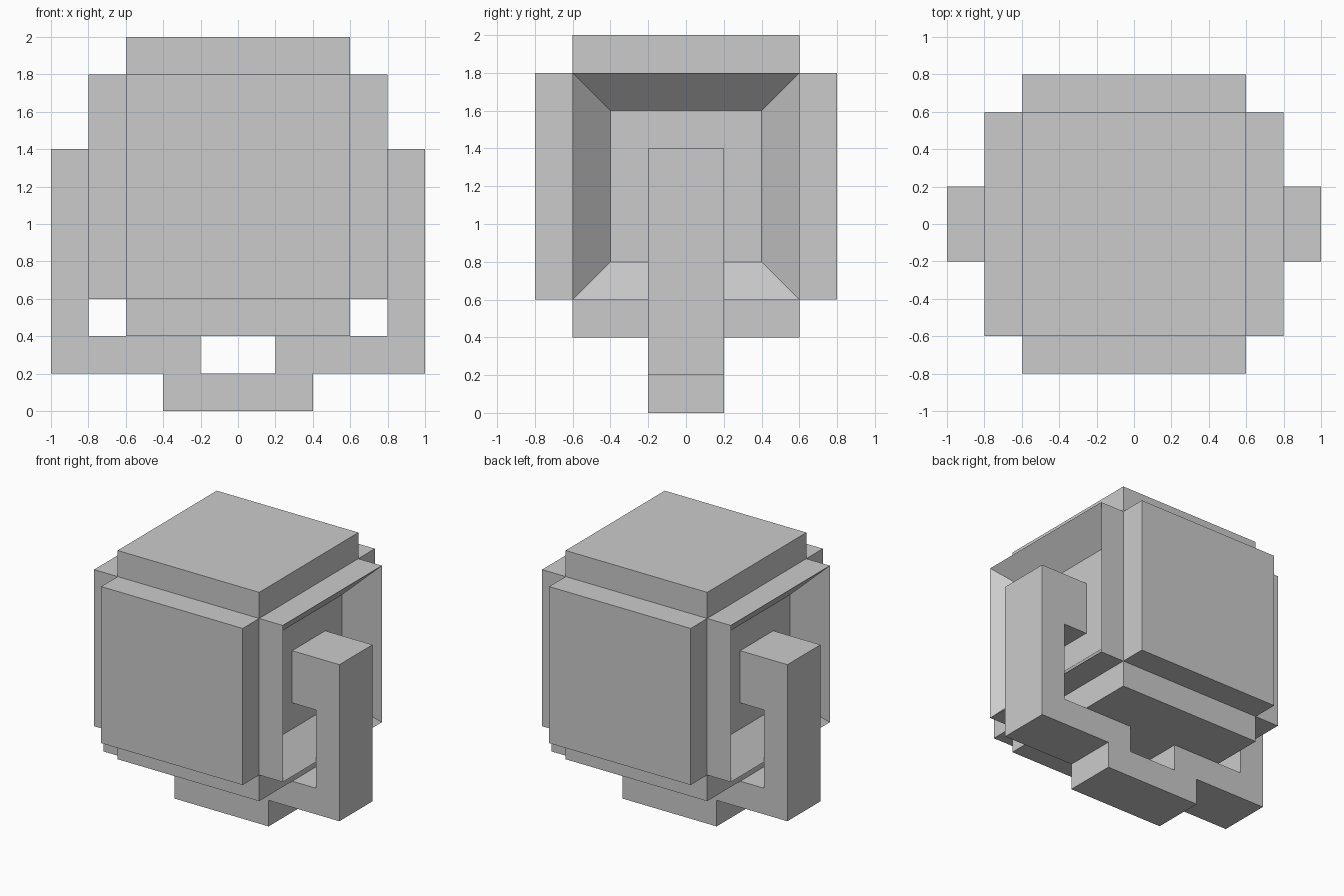
import bpy, bmesh
from mathutils import Matrix, Vector

if "Cube" in bpy.data.objects:
    bpy.data.objects.remove(bpy.data.objects["Cube"])


def finish(bm, name):
    bmesh.ops.recalc_face_normals(bm, faces=bm.faces)
    mesh = bpy.data.meshes.new(name)
    bm.to_mesh(mesh)
    bm.free()
    obj = bpy.data.objects.new(name, mesh)
    bpy.context.collection.objects.link(obj)
    return obj


# Blocky ball: cube with every side raised into a panel
S = 0.2
bm = bmesh.new()
bmesh.ops.create_cube(bm, size=1.2, matrix=Matrix.Translation((0, 0, 1.2)))
bm.normal_update()
normals = [f.normal.copy() for f in bm.faces]
panels = bmesh.ops.extrude_discrete_faces(bm, faces=bm.faces[:])["faces"]
for face, n in zip(panels, normals):
    bmesh.ops.translate(bm, verts=face.verts[:], vec=n * S)

# Square sockets sunk into the left and right panels
sides = [(f, n) for f, n in zip(panels, normals) if abs(n.x) > 0.9]
bm.normal_update()
bmesh.ops.inset_individual(bm, faces=[f for f, n in sides], thickness=S, use_even_offset=True)
for face, n in sides:
    bmesh.ops.translate(bm, verts=face.verts[:], vec=n * -S)
finish(bm, "ball")

# Stand: foot, arms and pivot pegs as one mirrored outline extruded in depth
half = [(0.4, 0), (0.4, 0.2), (1, 0.2), (1, 1.4), (0.6, 1.4), (0.6, 1),
        (0.8, 1), (0.8, 0.4), (0.2, 0.4), (0.2, 0.2)]
outline = half + [(-x, z) for x, z in reversed(half)]
bm = bmesh.new()
profile = bm.faces.new([bm.verts.new((x, -0.2, z)) for x, z in outline])
out = bmesh.ops.extrude_face_region(bm, geom=[profile], use_keep_orig=True)["geom"]
bmesh.ops.translate(bm, verts=[v for v in out if isinstance(v, bmesh.types.BMVert)],
                    vec=Vector((0, 0.4, 0)))
finish(bm, "stand")
